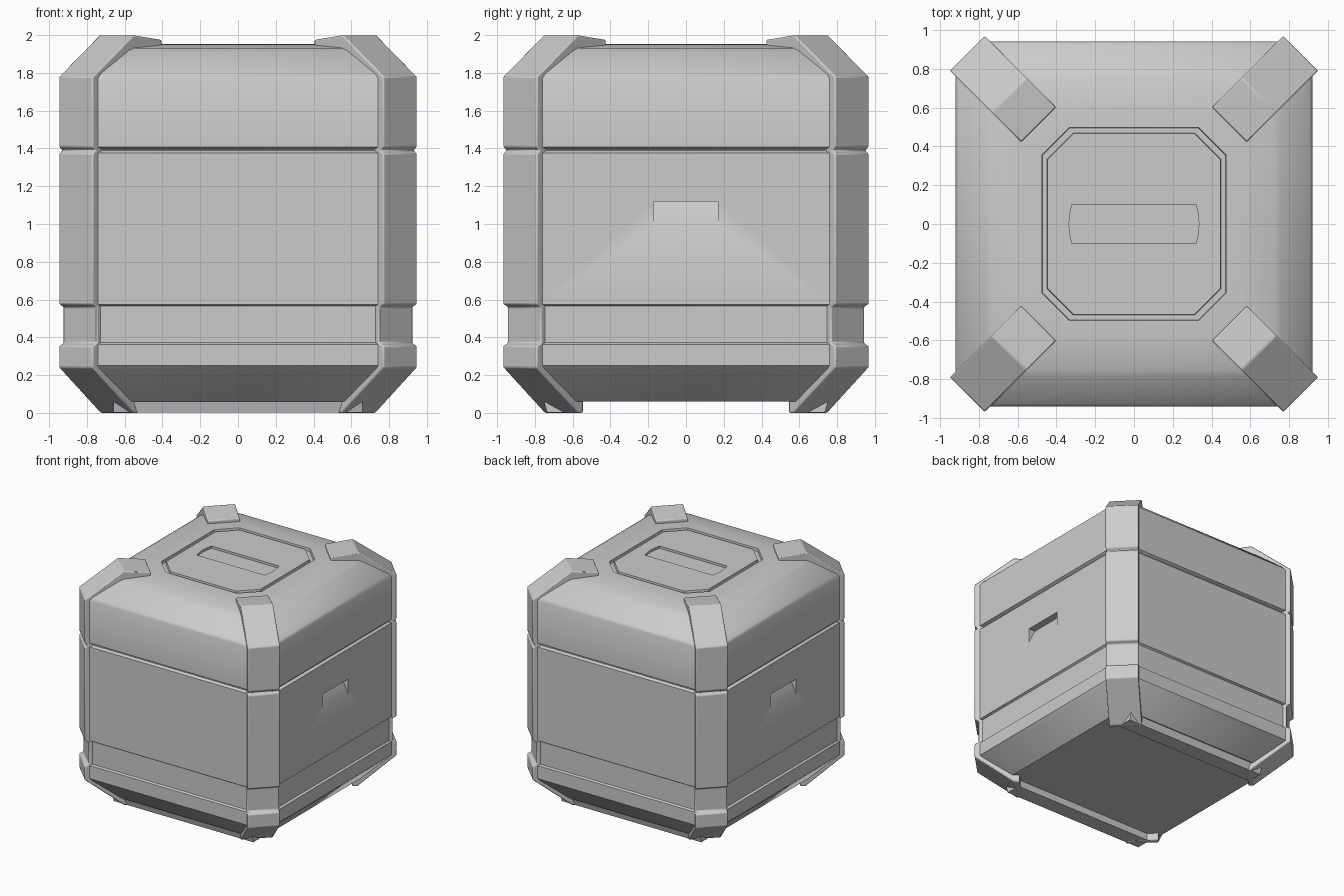
import bpy, bmesh, math
from mathutils import Vector

if "Cube" in bpy.data.objects:
    bpy.data.objects.remove(bpy.data.objects["Cube"])


def make_object(name, bm):
    bmesh.ops.recalc_face_normals(bm, faces=bm.faces)
    me = bpy.data.meshes.new(name)
    bm.to_mesh(me)
    bm.free()
    ob = bpy.data.objects.new(name, me)
    bpy.context.collection.objects.link(ob)
    return ob


def loft(name, rings):
    bm = bmesh.new()
    loops = [[bm.verts.new(p) for p in r] for r in rings]
    n = len(loops[0])
    for a, b in zip(loops, loops[1:]):
        for i in range(n):
            j = (i + 1) % n
            bm.faces.new((a[i], a[j], b[j], b[i]))
    bm.faces.new(loops[0])
    bm.faces.new(loops[-1])
    return make_object(name, bm)


def octagon(hx, hy, c, z):
    return [(hx, hy - c, z), (hx - c, hy, z), (c - hx, hy, z), (-hx, hy - c, z),
            (-hx, c - hy, z), (c - hx, -hy, z), (hx - c, -hy, z), (hx, c - hy, z)]


def smooth(ob, angle=35):
    bpy.ops.object.select_all(action='DESELECT')
    ob.select_set(True)
    bpy.context.view_layer.objects.active = ob
    bpy.ops.object.shade_smooth_by_angle(angle=math.radians(angle))


def cut(ob, cutter):
    m = ob.modifiers.new("cut", 'BOOLEAN')
    m.operation = 'DIFFERENCE'
    m.solver = 'EXACT'
    m.object = cutter
    cutter.hide_render = True
    bpy.context.view_layer.objects.active = ob
    bpy.ops.object.modifier_apply(modifier=m.name)
    bpy.data.objects.remove(cutter)


# Crate body: stacked chamfered sections (half x, corner chamfer, height)
sections = [(.74, .17, .06), (.905, .17, .23), (.92, .17, .25), (.92, .17, .362),
            (.905, .17, .372), (.905, .17, .565), (.92, .17, .575), (.92, .17, 1.375),
            (.90, .17, 1.388), (.90, .17, 1.395), (.92, .17, 1.408), (.92, .17, 1.77),
            (.905, .17, 1.795), (.76, .17, 1.915), (.73, .17, 1.932), (.56, .16, 1.95),
            (.475, .14, 1.953), (.472, .14, 1.93), (.448, .135, 1.93), (.445, .135, 1.953)]
body = loft("crate_body", [octagon(hx, hx + .022, c, z) for hx, c, z in sections])

# Wedge-shaped side grips and shallow lid slot
for s in (1, -1):
    wedge = [(.96, .93), (.96, 1.12), (.86, 1.12), (.92, 1.0)]
    cut(body, loft("grip_cutter", [[(s * x, y, z) for x, z in wedge] for y in (-.17, .17)]))
slot = [(.32, .1), (.331, .05), (.335, 0), (.331, -.05), (.32, -.1)]
slot += [(-x, -y) for x, y in slot]
cut(body, loft("slot_cutter", [[(x, y, z) for x, y in slot] for z in (1.933, 2.1)]))
smooth(body)

# Corner guard: profile in the diagonal plane (distance, height), given a width
profile = [(.88, 0), (.92, 0), (1.23, .24), (1.23, .355), (1.198, .37), (1.198, .56),
           (1.23, .575), (1.23, 1.372), (1.208, 1.39), (1.23, 1.408), (1.23, 1.78),
           (.925, 2.0), (.71, 1.975), (.71, 1.93), (.9, 1.88), (1.1, 1.72),
           (1.1, .3), (.88, .1)]
r = math.sqrt(.5)
rings = [[((d + w) * r - .01, (d - w) * r + .01, z) for d, z in profile] for w in (-.127, .127)]
guard = loft("corner_guards", rings)
bev = guard.modifiers.new("bevel", 'BEVEL')
bev.width = .008
bev.segments = 2
bev.limit_method = 'ANGLE'
mir = guard.modifiers.new("mirror", 'MIRROR')
mir.use_axis = (True, True, False)
smooth(guard)

# Runners under the front and back edges
for s, side in ((-1, "front"), (1, "back")):
    runner = [(.605, .002), (.735, .002), (.755, .07), (.605, .07)]
    loft(side + "_runner", [[(x, s * y, z) for y, z in runner] for x in (-.66, .66)])
